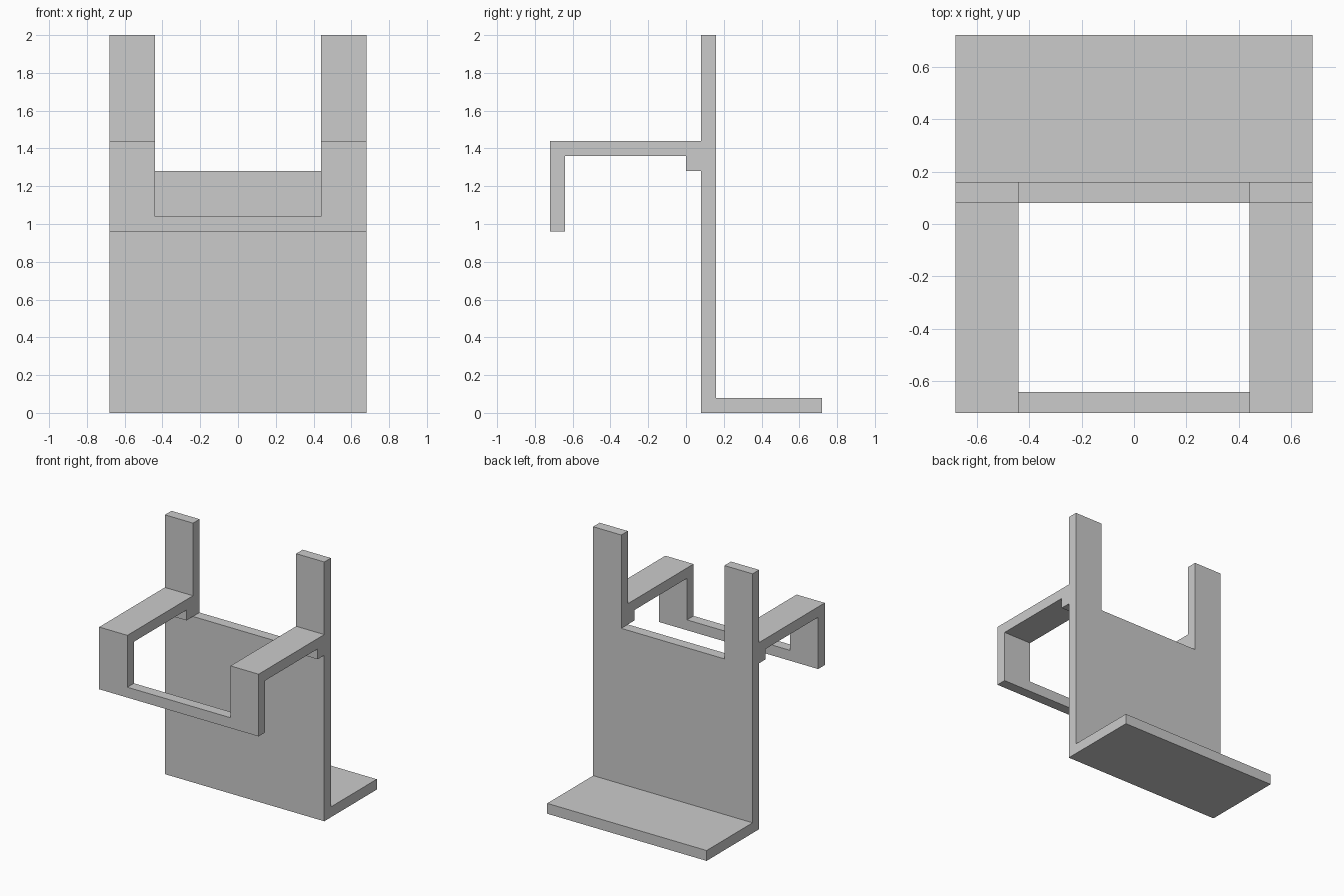
import bpy, bmesh

if "Cube" in bpy.data.objects:
    bpy.data.objects.remove(bpy.data.objects["Cube"])

U = 0.08            # plate thickness, used as the module
HALF = 8.5 * U      # half width of the whole bracket
GAP = 5.5 * U       # half width of the central opening


def extrude_x(name, profile, x0, x1):
    """Extrude a closed (y, z) profile, given in modules, from x0 to x1."""
    bm = bmesh.new()
    face = bm.faces.new([bm.verts.new((x0, y * U, z * U)) for y, z in profile])
    ext = bmesh.ops.extrude_face_region(bm, geom=[face])
    verts = [g for g in ext["geom"] if isinstance(g, bmesh.types.BMVert)]
    bmesh.ops.translate(bm, verts=verts, vec=(x1 - x0, 0, 0))
    bmesh.ops.recalc_face_normals(bm, faces=bm.faces)
    mesh = bpy.data.meshes.new(name)
    bm.to_mesh(mesh)
    bm.free()
    obj = bpy.data.objects.new(name, mesh)
    bpy.context.collection.objects.link(obj)
    return obj


# Bent plate: foot, back, arms and front drop in one side profile
bracket = extrude_x("bracket_frame", [
    (1, 0), (9, 0), (9, 1), (2, 1), (2, 25), (1, 25), (1, 18),
    (-9, 18), (-9, 12), (-8, 12), (-8, 17), (1, 17)], -HALF, HALF)

# Central opening: lower in the front drop than in the back plate
cutter = extrude_x("opening_cutter", [
    (-12, 13), (-4, 13), (-4, 16), (5, 16), (5, 30), (-12, 30)], -GAP, GAP)
cutter.hide_render = True
cutter.hide_viewport = True
cutter.display_type = 'WIRE'

cut = bracket.modifiers.new("opening", 'BOOLEAN')
cut.operation = 'DIFFERENCE'
cut.solver = 'EXACT'
cut.object = cutter

# Small support block under each arm, mirrored across x
block = extrude_x("arm_support", [(0, 16), (1, 16), (1, 17), (0, 17)], GAP, HALF)
block.modifiers.new("mirror", 'MIRROR').use_axis = (True, False, False)
